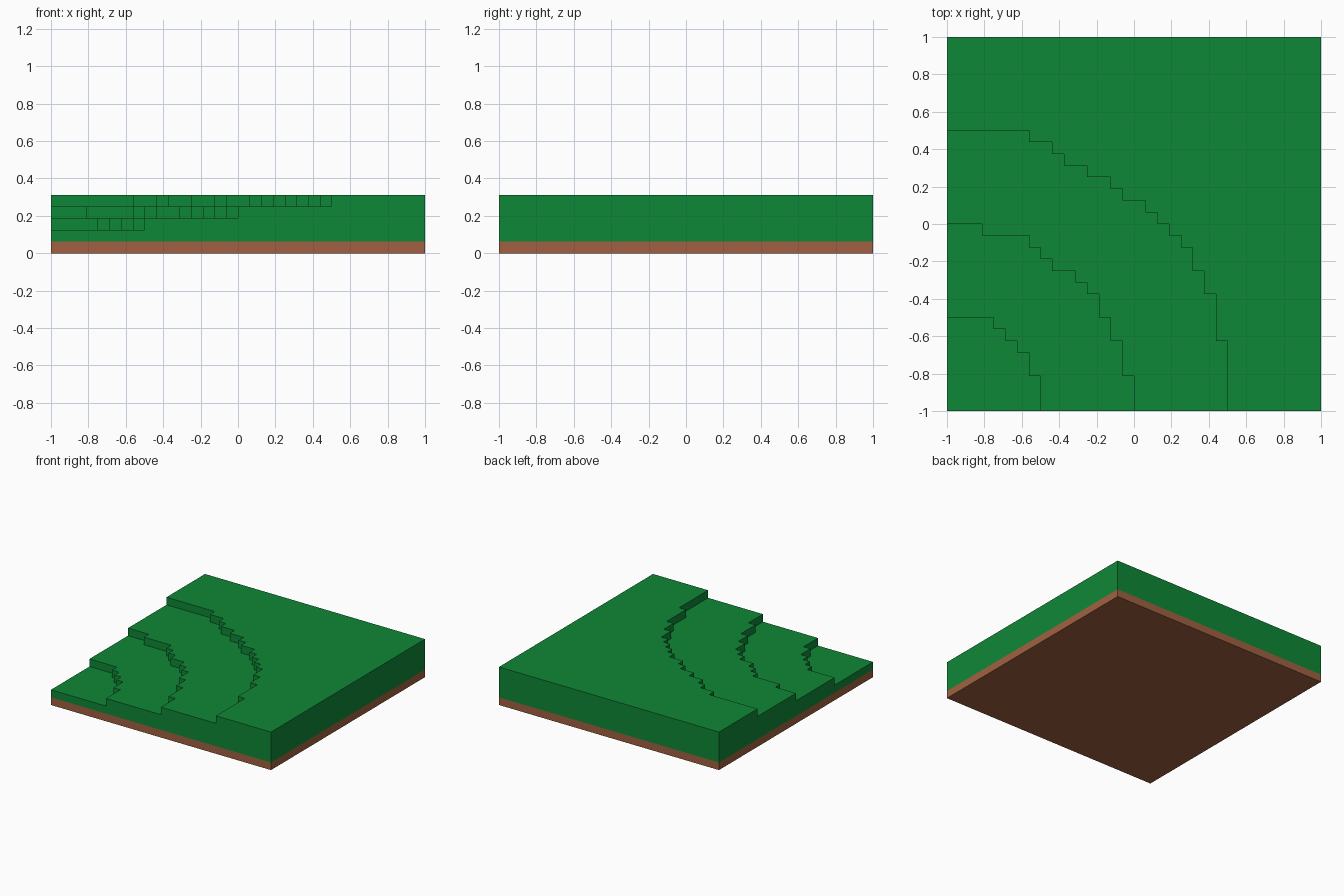
import bpy, bmesh

if "Cube" in bpy.data.objects:
    bpy.data.objects.remove(bpy.data.objects["Cube"])

N = 32               # cells along each side
U = 2.0 / N          # voxel size

# Terrace edges measured in cells from the front-left corner: (x end, y limit)
TERRACES = [
    [(4, 8), (5, 7), (6, 6), (7, 5), (8, 3)],
    [(3, 16), (7, 15), (8, 14), (9, 13), (11, 12), (12, 11), (13, 10),
     (14, 8), (15, 6), (16, 3)],
    [(7, 24), (9, 23), (10, 22), (12, 21), (14, 20), (15, 19), (17, 18),
     (18, 17), (19, 16), (20, 15), (21, 14), (22, 12), (23, 10), (24, 6)],
]


def material(name, rgb):
    m = bpy.data.materials.new(name)
    m.diffuse_color = (*rgb, 1)
    m.use_nodes = True
    m.node_tree.nodes["Principled BSDF"].inputs["Base Color"].default_value = m.diffuse_color
    return m


def height(i, j):
    """Column height in voxels: one soil, one grass, plus one per terrace passed."""
    if not (0 <= i < N and 0 <= j < N):
        return 0
    return 2 + sum(not any(i < x and j < y for x, y in t) for t in TERRACES)


bm = bmesh.new()


def quad(*pts):
    """Face from grid points; soil colour for anything in the lowest layer."""
    f = bm.faces.new([bm.verts.new((x * U - 1, y * U - 1, z * U)) for x, y, z in pts])
    f.material_index = 1 if max(p[2] for p in pts) <= 1 else 0


# Column tops, underside and the exposed walls between columns
for i in range(N):
    for j in range(N):
        h = height(i, j)
        quad((i, j, h), (i + 1, j, h), (i + 1, j + 1, h), (i, j + 1, h))
        quad((i, j, 0), (i, j + 1, 0), (i + 1, j + 1, 0), (i + 1, j, 0))
        sides = [(0, -1, (i, j), (i + 1, j)), (1, 0, (i + 1, j), (i + 1, j + 1)),
                 (0, 1, (i + 1, j + 1), (i, j + 1)), (-1, 0, (i, j + 1), (i, j))]
        for dx, dy, a, b in sides:
            for z in range(height(i + dx, j + dy), h):
                quad((*a, z), (*b, z), (*b, z + 1), (*a, z + 1))

# Weld the columns and merge coplanar faces of one colour
bmesh.ops.remove_doubles(bm, verts=bm.verts, dist=U * 0.01)
bmesh.ops.dissolve_limit(bm, angle_limit=0.01, verts=bm.verts, edges=bm.edges,
                         delimit={'MATERIAL'})

mesh = bpy.data.meshes.new("terraced_ground")
bm.to_mesh(mesh)
bm.free()
mesh.materials.append(material("grass green", (0.0045, 0.245, 0.037)))
mesh.materials.append(material("soil brown", (0.355, 0.118, 0.052)))
bpy.context.collection.objects.link(bpy.data.objects.new("terraced_ground", mesh))
